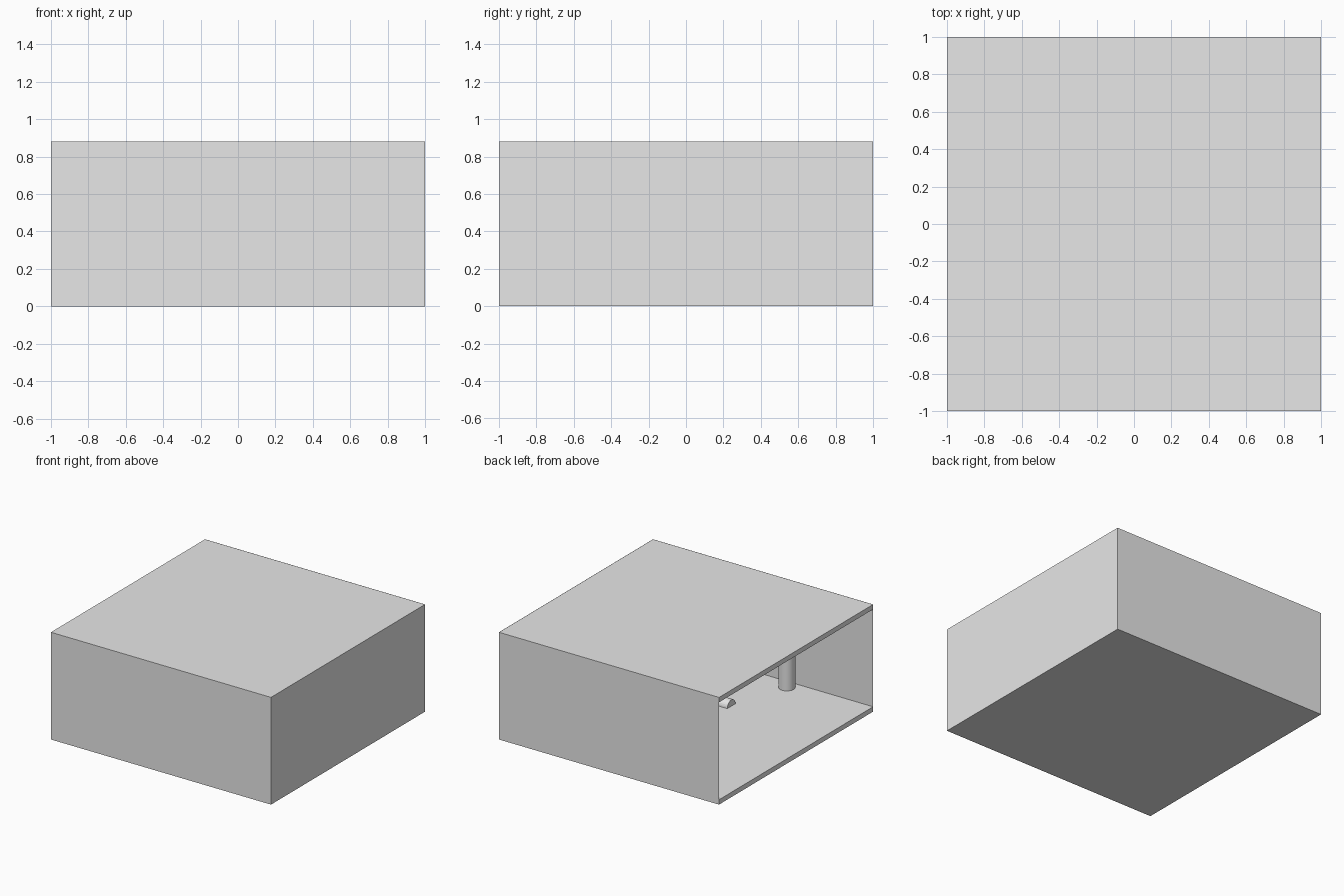
import bpy, bmesh, math

if "Cube" in bpy.data.objects:
    bpy.data.objects.remove(bpy.data.objects["Cube"])

H = 0.88      # overall height
T = 0.04      # slab thickness
E = 0.001     # slabs sit just inside the wall sheets

grey = bpy.data.materials.new("light_grey")
grey.diffuse_color = (0.8, 0.8, 0.8, 1)
grey.use_nodes = True
grey.node_tree.nodes["Principled BSDF"].inputs["Base Color"].default_value = grey.diffuse_color


def finish(name, bm):
    mesh = bpy.data.meshes.new(name)
    bm.to_mesh(mesh)
    bm.free()
    mesh.materials.append(grey)
    obj = bpy.data.objects.new(name, mesh)
    bpy.context.collection.objects.link(obj)
    return obj


def box(name, lo, hi):
    bm = bmesh.new()
    bmesh.ops.create_cube(bm, size=1)
    for v in bm.verts:
        v.co = [(a + b) / 2 + c * (b - a) for a, b, c in zip(lo, hi, v.co)]
    return finish(name, bm)


def sheet(name, a, b):
    # upright single-sided wall from plan point a to b, outward side to the right
    bm = bmesh.new()
    pts = [(*a, 0), (*b, 0), (*b, H), (*a, H)]
    bm.faces.new([bm.verts.new(p) for p in pts])
    return finish(name, bm)


# Floor and ceiling slabs
box("floor", (-1, -1 + E, 0), (1 - E, 1 - E, T))
box("ceiling", (-1, -1 + E, H - T), (1 - E, 1 - E, H))

# Three thin walls; the left side stays open
sheet("front_wall", (-1, -1), (1, -1))
sheet("right_wall", (1, -1), (1, 1))
sheet("back_wall", (1, 1), (-1, 1))

# Round column near the front wall
bm = bmesh.new()
bmesh.ops.create_cone(bm, cap_ends=True, segments=32, radius1=0.062,
                      radius2=0.062, depth=H - 2 * T)
bmesh.ops.translate(bm, verts=bm.verts, vec=(-0.28, -0.91, H / 2))
for f in bm.faces:
    f.smooth = len(f.verts) == 4
finish("column", bm)

# Low round-topped bar lying on the floor
bm = bmesh.new()
R, N = 0.053, 12
ring = [bm.verts.new((-0.13, -0.403 + R * math.cos(math.pi * i / N),
                      T + R * math.sin(math.pi * i / N))) for i in range(N + 1)]
end = bm.faces.new(ring)
out = bmesh.ops.extrude_face_region(bm, geom=[end], use_keep_orig=True)
bmesh.ops.translate(bm, vec=(0.26, 0, 0),
                    verts=[g for g in out["geom"] if isinstance(g, bmesh.types.BMVert)])
bmesh.ops.recalc_face_normals(bm, faces=bm.faces)
finish("floor_bar", bm)
